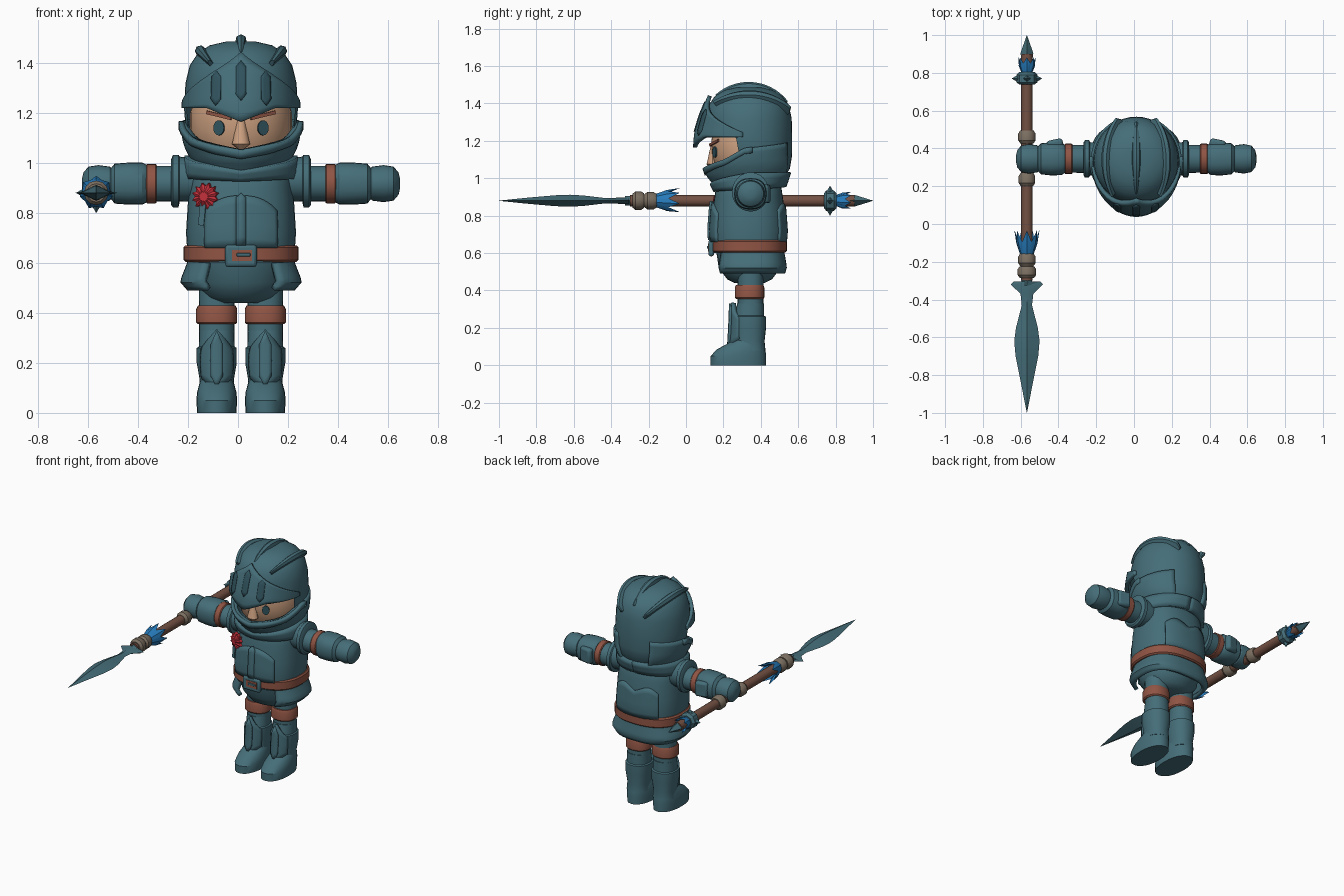
import bpy, bmesh, math
from mathutils import Vector, Matrix

if "Cube" in bpy.data.objects:
    bpy.data.objects.remove(bpy.data.objects["Cube"])

CX, CY = 0.012, 0.335          # centre line of the figure
SX, SZ = -0.567, 0.88          # spear axis
ARM_Y, ARM_Z = 0.345, 0.917
made = []


def material(name, rgb):
    m = bpy.data.materials.new(name)
    m.use_nodes = True
    m.diffuse_color = (*rgb, 1)
    m.node_tree.nodes["Principled BSDF"].inputs["Base Color"].default_value = (*rgb, 1)
    return m


TEAL = material("teal_armour", (0.06, 0.155, 0.19))
DARK = material("dark_teal", (0.03, 0.085, 0.11))
SKIN = material("skin", (0.62, 0.36, 0.22))
LEATHER = material("red_brown_leather", (0.28, 0.09, 0.058))
WOOD = material("brown_wood", (0.17, 0.08, 0.055))
WRAP = material("beige_wrap", (0.2, 0.16, 0.12))
BLUE = material("blue_feather", (0.02, 0.2, 0.5))
RED = material("red_rosette", (0.55, 0.03, 0.045))


def finish(name, bm, mat, fix=True):
    if fix:
        bmesh.ops.remove_doubles(bm, verts=bm.verts, dist=0.0002)
        bmesh.ops.recalc_face_normals(bm, faces=bm.faces)
    me = bpy.data.meshes.new(name)
    bm.to_mesh(me)
    bm.free()
    me.materials.append(mat)
    ob = bpy.data.objects.new(name, me)
    bpy.context.scene.collection.objects.link(ob)
    made.append(ob)
    return ob


def oval(a, p=2.0):
    s, c = math.sin(a), math.cos(a)
    return (math.copysign(abs(s) ** (2 / p), s), -math.copysign(abs(c) ** (2 / p), c))


def skin_rings(bm, rings):
    n = len(rings[0])
    vs = [[bm.verts.new(p) for p in r] for r in rings]
    for a, b in zip(vs, vs[1:]):
        for i in range(n):
            j = (i + 1) % n
            bm.faces.new((a[i], a[j], b[j], b[i]))
    bm.faces.new(vs[0][::-1])
    bm.faces.new(vs[-1])


def loft(name, mat, rings, at=(CX, 0, 0), axis="z", n=24, p=2.0, sign=1):
    """Rings are (distance along axis, half width, half depth, depth offset)."""
    bm, loops = bmesh.new(), []
    for w, ru, rv, *off in rings:
        o = off[0] if off else 0
        loop = []
        for i in range(n):
            u, v = oval(2 * math.pi * i / n, p)
            u, v = u * max(ru, 0.0005), v * max(rv, 0.0005) + o
            xyz = {"z": (u, v, w), "x": (w * sign, u, v), "y": (u, w, v)}[axis]
            loop.append(Vector(at) + Vector(xyz))
        loops.append(loop)
    skin_rings(bm, loops)
    return finish(name, bm, mat)


def prof(*pairs):
    def f(z):
        if z <= pairs[0][0]:
            return pairs[0][1]
        for (a, u), (b, v) in zip(pairs, pairs[1:]):
            if z <= b:
                return u + (v - u) * (z - a) / (b - a)
        return pairs[-1][1]
    return f


def patch(name, mat, a0, a1, zb, zt, rx, ry, cx=CX, cy=CY, n=24, m=6, thick=0.02, p=2.0, lift=0):
    """Curved plate round a vertical axis; angle 0 is the front, in degrees."""
    bm, grid = bmesh.new(), []
    for i in range(n + 1):
        d = a0 + (a1 - a0) * i / n
        u, v = oval(math.radians(d), p)
        lo, hi = zb(d), zt(d)
        zs = [lo + (hi - lo) * j / m for j in range(m + 1)]
        grid.append([bm.verts.new((cx + u * (rx(z) + lift), cy + v * (ry(z) + lift), z)) for z in zs])
    for a, b in zip(grid, grid[1:]):
        for j in range(m):
            bm.faces.new((a[j], b[j], b[j + 1], a[j + 1]))
    ob = finish(name, bm, mat, False)
    s = ob.modifiers.new("thickness", "SOLIDIFY")
    s.thickness, s.offset = thick, -1
    return ob


def block(name, mat, at, size, bevel=0.006, rot=(0, 0, 0)):
    bm = bmesh.new()
    bmesh.ops.create_cube(bm, size=1)
    bmesh.ops.scale(bm, vec=size, verts=bm.verts)
    ob = finish(name, bm, mat)
    ob.location, ob.rotation_euler = at, rot
    if bevel:
        b = ob.modifiers.new("bevel", "BEVEL")
        b.width, b.segments = bevel, 2
    return ob


# Helmet dome, open at the face
dome = loft("helmet_dome", TEAL, [(0.98, .14, .14, .36), (1.05, .195, .19, .365), (1.12, .22, .215, .352),
            (1.22, .228, .23, .338), (1.32, .222, .23, CY), (1.39, .205, .215, CY), (1.44, .172, .18, CY),
            (1.47, .125, .13, CY), (1.485, .06, .07, CY)], n=40)
bm = bmesh.new()
bm.from_mesh(dome.data)
hole = [f for f in bm.faces if f.calc_center_median().y < 0.28 and f.calc_center_median().z < 1.22]
bmesh.ops.delete(bm, geom=hole, context="FACES")
bm.to_mesh(dome.data)
bm.free()

# Crest ridges over the dome
for label, phi, k in (("middle", 0, 1.0), ("left", 42, 1.1), ("right", -42, 1.1)):
    f = math.radians(phi)
    side = Vector((math.cos(f), 0, -math.sin(f)))
    bm, loops = bmesh.new(), []
    for i in range(17):
        t = math.radians(48 + 100 * i / 16)
        out = Vector((.215 * math.sin(f) * math.sin(t), -.235 * math.cos(t), .235 * math.cos(f) * math.sin(t)))
        h = 0.03 if i < 16 else 0
        w = 0.012 + 0.018 * math.sin(math.pi * i / 16)
        base = Vector((CX, CY, 1.25)) + out * k
        up = out.normalized()
        loops.append([base - side * w - up * .03, base - side * w * .6 + up * h * .7, base + up * h,
                      base + side * w * .6 + up * h * .7, base + side * w - up * .03])
    skin_rings(bm, loops)
    finish(label + "_crest", bm, TEAL)

# Visor with three sight slits
vx = prof((1.16, .242), (1.25, .238), (1.45, .225))
vy = prof((1.16, .298), (1.24, .292), (1.34, .262), (1.45, .215))
patch("visor", TEAL, -84, 84, lambda d: 1.165 + .055 * min(abs(d) / 35, 1), lambda d: 1.445 - .2 * (abs(d) / 84) ** .85,
      vx, vy, n=40, m=8, thick=.022)
for label, mid, lo, hi in (("middle", 0, 1.25, 1.41), ("left", 25, 1.23, 1.37), ("right", -25, 1.23, 1.37)):
    def end(d, mid=mid):
        return .025 * abs(d - mid) / 5
    patch(label + "_sight_slit", DARK, mid - 5, mid + 5, lambda d: lo + end(d), lambda d: hi - end(d),
          vx, vy, n=4, m=6, thick=.008, lift=.005)

# Chin guard and its raised rim
gx = prof((.93, .11), (.96, .155), (1.01, .2), (1.07, .23), (1.13, .241))
gy = prof((.93, .15), (.96, .185), (1.01, .225), (1.07, .245), (1.13, .24))
rim = prof((0, 1.045), (30, 1.065), (60, 1.1), (85, 1.16), (150, 1.19))
patch("chin_guard", TEAL, -150, 150, lambda d: .935 + .04 * abs(d) / 150, lambda d: rim(abs(d)), gx, gy, n=48, m=8, thick=.03)
patch("chin_guard_rim", TEAL, -95, 95, lambda d: rim(abs(d)) - .03, lambda d: rim(abs(d)) + .003, gx, gy, n=36, m=2, lift=.008)

# Face
loft("face", SKIN, [(.98, .13, .12, CY), (1.05, .185, .175, CY), (1.13, .203, .197, CY), (1.2, .203, .2, CY),
     (1.3, .18, .18, CY)], n=36)
loft("nose", SKIN, [(1.055, .012, .01, .14), (1.075, .036, .03, .14), (1.1, .03, .026, .142), (1.19, .012, .012, .147)], n=12)
for s, label in ((1, "left"), (-1, "right")):
    turn = s * math.radians(24)
    eye = loft(label + "_eye", DARK, [(-.004, .023, .03), (.004, .023, .03)], at=(0, 0, 0), axis="y", n=16)
    eye.location, eye.rotation_euler = (CX + s * .088, .154, 1.14), (0, 0, turn)
    block(label + "_eyebrow", LEATHER, (CX + s * .088, .15, 1.19), (.11, .009, .014), 0, (0, -s * .22, turn))

# Torso, collar and breast and back plates
tx = prof((.6, .212), (.72, .22), (.85, .212), (.95, .2), (1.0, .17))
ty = prof((.6, .19), (.72, .2), (.85, .19), (.95, .175), (1.0, .15))
loft("torso", TEAL, [(z, tx(z), ty(z), CY) for z in (.6, .66, .72, .78, .85, .9, .95, 1.0)], n=36, p=2.4)
loft("neck", TEAL, [(.95, .13, .13, CY), (1.08, .13, .13, CY)])
for a0, a1, label in ((2, 36, "left"), (-36, -2, "right")):
    patch(label + "_breast_plate", TEAL, a0, a1, lambda d: .66, lambda d: .87 - .06 * (abs(d) / 36) ** 2,
          tx, ty, n=8, thick=.025, p=2.4, lift=.012)
patch("breast_ridge", TEAL, -3, 3, lambda d: .67, lambda d: .88 - .006 * abs(d), tx, ty, n=2, p=2.4, lift=.022)
patch("back_plate", TEAL, 140, 220, lambda d: .66, lambda d: .83 + .035 * abs(math.sin(math.radians((d - 180) * 4.5))),
      tx, ty, n=24, thick=.02, p=2.4, lift=.01)
cr = prof((.9, .222), (.96, .235), (1.04, .225))
patch("gorget", TEAL, -180, 180, lambda d: .925 + .03 * abs(d) / 180, lambda d: .965 + .065 * min(abs(d) / 90, 1),
      cr, prof((.9, .175), (.96, .205), (1.04, .23)), n=48, m=3, thick=.05)

# Belt, buckle, hips and skirt armour
loft("belt", LEATHER, [(.604, .222, .192, .34), (.612, .23, .2, .34), (.662, .23, .2, .34), (.67, .222, .192, .34)], n=36, p=2.4)
block("buckle", TEAL, (CX, .135, .628), (.126, .03, .09), .012)
block("buckle_opening", LEATHER, (CX + .004, .121, .63), (.08, .008, .044), 0)
block("buckle_prong", TEAL, (CX + .01, .117, .632), (.055, .012, .014), .003)
loft("hips", TEAL, [(.44, .1, .08, .34), (.46, .14, .12, .34), (.52, .185, .165, .34), (.62, .2, .18, .34)], n=28)
patch("skirt_armour", TEAL, 32, 328, lambda d: .49, lambda d: .615, prof((.49, .215), (.525, .245), (.61, .212)),
      prof((.49, .185), (.525, .195), (.61, .18)), cy=.345, n=30, m=8, thick=.025, p=2.6)

# Rosette with ribbon tails
bm = bmesh.new()
star = [(.056 if i % 2 else .042) for i in range(24)]
pts = [Vector((r * math.sin(i * math.pi / 12), 0, r * math.cos(i * math.pi / 12))) for i, r in enumerate(star)]
skin_rings(bm, [[q + Vector((0, .015, 0)) for q in pts], [q - Vector((0, .008, 0)) for q in pts],
                [q * .4 - Vector((0, .022, 0)) for q in pts]])
ros = finish("rosette", bm, RED)
ros.location, ros.rotation_euler = (-.13, .17, .865), (0, 0, -.35)
for dx, tilt in ((-.012, .1), (.014, -.15)):
    block("rosette_ribbon", TEAL, (-.13 + dx, .165, .8), (.024, .012, .1), 0, (0, tilt, -.35))

for s, label in ((1, "left"), (-1, "right")):
    # Arms
    at = (CX, ARM_Y, ARM_Z)

    def arm(part, mat, rings, p=2.0, n=24):
        return loft(label + "_" + part, mat, rings, at, "x", n, p, s)
    arm("shoulder_ring", TEAL, [(.19, .085, .085, .015), (.245, .088, .09, .018), (.25, .099, .105, .01),
                                (.272, .099, .105, .01), (.28, .085, .09, .005)])
    arm("upper_arm", TEAL, [(.15, .075, .07), (.4, .073, .072)])
    arm("arm_strap", LEATHER, [(.337, .076, .075), (.342, .08, .079), (.375, .08, .079), (.38, .076, .075)])
    arm("forearm", TEAL, [(.378, .074, .076), (.395, .086, .084), (.45, .088, .084), (.505, .082, .08), (.52, .066, .062)], 2.4)
    block(label + "_elbow_guard", TEAL, (CX + s * .43, ARM_Y + .08, ARM_Z), (.085, .045, .1), .015, (0, 0, -s * .2))
    arm("hand", TEAL, [(.505, .055, .05), (.525, .072, .068), (.57, .078, .074), (.61, .07, .068), (.63, .045, .045), (.636, .02, .02)])

    # Legs
    x = CX + s * .097

    def leg(part, mat, rings, p=2.2, n=24):
        return loft(label + "_" + part, mat, rings, (x, 0, 0), "z", n, p)
    leg("thigh", TEAL, [(.28, .07, .068, .345), (.54, .072, .07, .345)])
    leg("knee_strap", LEATHER, [(.355, .075, .073, .34), (.362, .082, .079, .34), (.415, .082, .079, .34), (.43, .075, .073, .34)])
    leg("boot", TEAL, [(.08, .072, .085, .34), (.13, .068, .08, .34), (.2, .08, .088, .34), (.26, .08, .088, .34),
                       (.265, .072, .078, .34), (.33, .07, .072, .345)])
    leg("foot", TEAL, [(0, .078, .148, .28), (.05, .082, .148, .28), (.085, .078, .13, .295), (.115, .07, .1, .32), (.14, .06, .08, .34)])
    sx = prof((.05, .07), (.2, .083), (.33, .075))
    sy = prof((.08, .11), (.2, .103), (.33, .098))
    patch(label + "_shin_guard", TEAL, -55, 55, lambda d: .09 + .05 * abs(d) / 55, lambda d: .335 - .08 * abs(d) / 55,
          sx, sy, cx=x, cy=.34, n=12, thick=.025)
    patch(label + "_shin_ridge", TEAL, -16, 16, lambda d: .1 + .003 * abs(d), lambda d: .33 - .0035 * abs(d),
          sx, sy, cx=x, cy=.34, n=4, thick=.02, lift=.012)


# Spear
def spear(part, mat, rings, n=16, p=2.0):
    return loft("spear_" + part, mat, rings, (SX, 0, SZ), "y", n, p)


spear("shaft", WOOD, [(-.3, .03, .03), (.9, .03, .03)])
spear("blade", TEAL, [(-1, 0, 0), (-.86, .028, .015), (-.7, .06, .029), (-.62, .067, .032), (-.55, .058, .028),
                      (-.43, .027, .014), (-.37, .034, .016), (-.32, .085, .018), (-.305, .07, .018), (-.325, .03, .025), (-.27, .025, .025)], 4)
for y, w, r in ((-.255, .062, .049), (-.19, .068, .046), (.235, .07, .044), (.46, .07, .046)):
    spear("wrap", WRAP, [(y - w / 2, r - .012, r - .012), (y - w / 4, r, r), (y + w / 4, r, r), (y + w / 2, r - .01, r - .01)], 12)
spear("collar", TEAL, [(.738, .04, .04), (.75, .055, .055), (.79, .055, .055), (.805, .04, .04)], 8)
spear("rear_point", TEAL, [(.8, .02, .02), (.905, .034, .03), (1, 0, 0)], 4)
for i in range(4):
    # collar spikes
    ob = loft("spear_collar_spike", TEAL, [(.04, .024, .024), (.08, 0, 0)], (0, 0, 0), n=4)
    ob.location, ob.rotation_euler = (SX, .77, SZ), (0, i * math.pi / 2, 0)
for y, length, r in ((-.165, .135, .03), (.795, .09, .022)):
    for i in range(7):
        ob = loft("spear_feather", BLUE, [(0, .014, .005), (length * .5, .027, .009), (length, 0, 0)], (0, 0, 0), "y", 4)
        ob.matrix_world = (Matrix.Translation((SX, y, SZ)) @ Matrix.Rotation(i * 2 * math.pi / 7, 4, "Y")
                           @ Matrix.Translation((0, 0, r)) @ Matrix.Rotation(.28, 4, "X"))

# Smooth shading with sharp edges kept
for ob in made:
    ob.select_set(True)
bpy.context.view_layer.objects.active = made[0]
bpy.ops.object.shade_smooth_by_angle(angle=math.radians(32))
